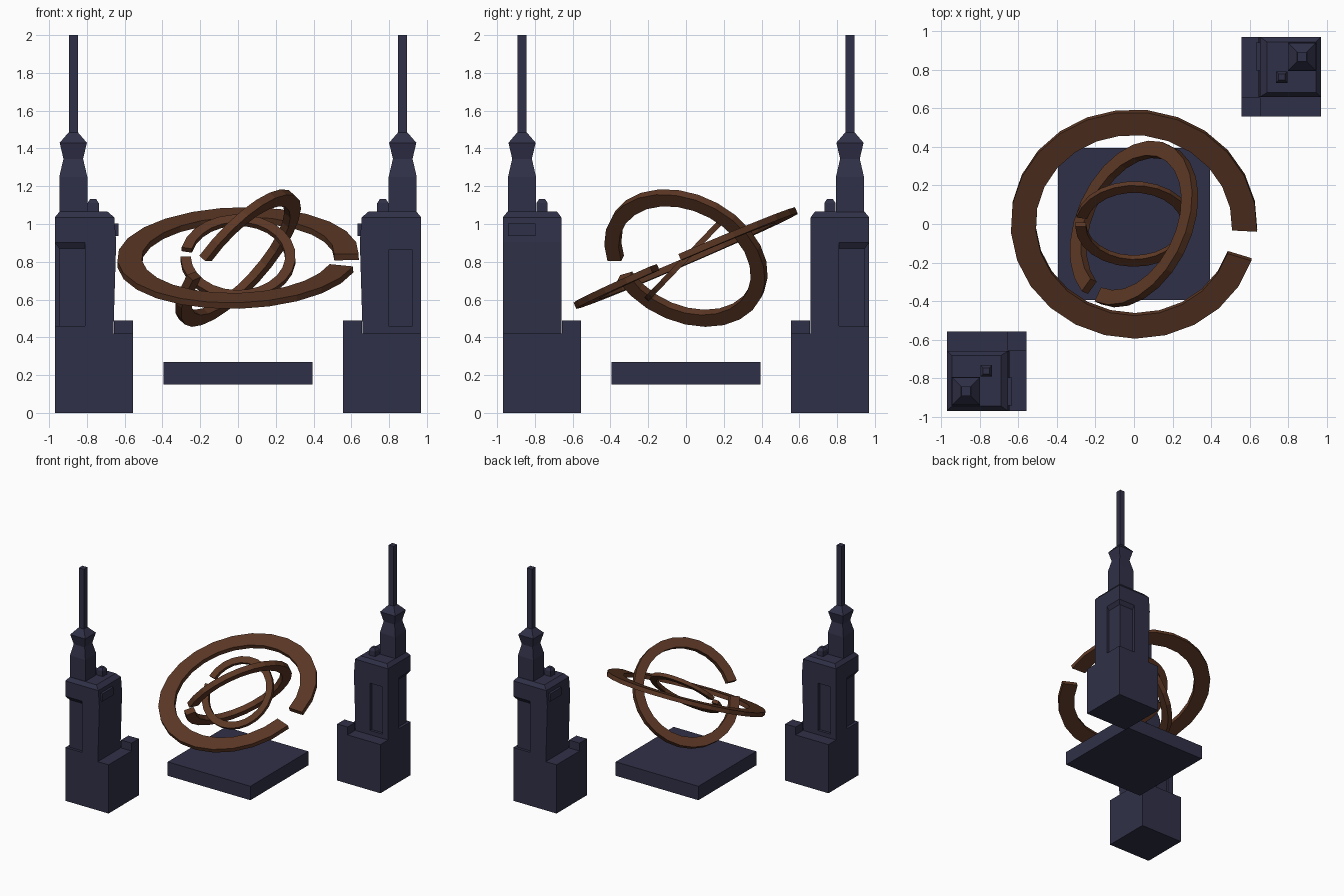
import bpy, bmesh, math
from mathutils import Vector, Matrix

if "Cube" in bpy.data.objects:
    bpy.data.objects.remove(bpy.data.objects["Cube"])


def material(name, rgb):
    m = bpy.data.materials.new(name)
    m.diffuse_color = (*rgb, 1)
    m.use_nodes = True
    m.node_tree.nodes["Principled BSDF"].inputs["Base Color"].default_value = m.diffuse_color
    return m


STONE = material("dark navy stone", (0.03, 0.03, 0.065))
BRONZE = material("brown bronze", (0.108, 0.039, 0.018))


def make(name, bm, mat):
    bmesh.ops.recalc_face_normals(bm, faces=bm.faces)
    me = bpy.data.meshes.new(name)
    bm.to_mesh(me)
    bm.free()
    me.materials.append(mat)
    ob = bpy.data.objects.new(name, me)
    bpy.context.collection.objects.link(ob)
    return ob


def loft(name, levels, mat=STONE):
    """Stack of rectangles (x0, x1, y0, y1, z) joined into a closed solid."""
    bm = bmesh.new()
    rows = [[bm.verts.new((x, y, z)) for x, y in ((a, c), (b, c), (b, d), (a, d))]
            for a, b, c, d, z in levels]
    bm.faces.new(rows[0])
    bm.faces.new(rows[-1])
    for lo, hi in zip(rows, rows[1:]):
        for i in range(4):
            j = (i + 1) % 4
            bm.faces.new((lo[i], lo[j], hi[j], hi[i]))
    return make(name, bm, mat)


def box(name, x0, x1, y0, y1, z0, z1):
    return loft(name, [(x0, x1, y0, y1, z0), (x0, x1, y0, y1, z1)])


def column(name, x, y, profile):
    """Square column from (half width, z) pairs."""
    return loft(name, [(x - w, x + w, y - w, y + w, z) for w, z in profile])


def cut(ob, cutter):
    mod = ob.modifiers.new("cut", 'BOOLEAN')
    mod.operation = 'DIFFERENCE'
    mod.solver = 'EXACT'
    mod.object = cutter
    bpy.context.view_layer.objects.active = ob
    bpy.ops.object.modifier_apply(modifier=mod.name)
    bpy.data.objects.remove(cutter)


def ring(name, outer, inner, thick, normal, gap_dir, gap_deg, segs=24):
    """Open flat ring with its gap centred on gap_dir."""
    n = Vector(normal).normalized()
    g = Vector(gap_dir)
    u = (g - n * g.dot(n)).normalized()
    v = n.cross(u)
    half = math.radians(gap_deg / 2)
    bm = bmesh.new()
    rows = []
    for i in range(segs + 1):
        a = half + (2 * math.pi - 2 * half) * i / segs
        d = u * math.cos(a) + v * math.sin(a)
        rows.append([bm.verts.new(d * r + n * h) for r, h in
                     ((inner, -thick / 2), (outer, -thick / 2),
                      (outer, thick / 2), (inner, thick / 2))])
    bm.faces.new(rows[0])
    bm.faces.new(rows[-1])
    for p, q in zip(rows, rows[1:]):
        for i in range(4):
            j = (i + 1) % 4
            bm.faces.new((p[i], p[j], q[j], q[i]))
    ob = make(name, bm, BRONZE)
    ob.location = (0, 0, 0.82)
    return ob


# Central plinth and the three nested rings
box("plinth", -0.395, 0.395, -0.395, 0.395, 0.15, 0.27)
ring("outer_ring", 0.64, 0.51, 0.035, (-0.03, -0.43, 1), (0.98, -0.19, 0), 15)
ring("middle_ring", 0.45, 0.37, 0.045, (-0.70, 0.32, 0.62), (-0.21, -0.36, -0.05), 17)
ring("inner_ring", 0.305, 0.25, 0.03, (0, -0.72, 0.69), (-0.28, 0.02, 0.02), 13)

# Front left tower: base, raised corner block, tapering body
O = -0.97
parts = [
    box("tower_base", O, -0.557, O, -0.557, 0, 0.42),
    box("corner_block", -0.657, -0.557, -0.657, -0.557, 0.40, 0.488),
]
body = loft("tower_body", [
    (O, -0.66, O, -0.66, 0.41), (O, -0.645, O, -0.66, 0.905),
    (O, -0.655, O, -0.66, 1.035), (-0.945, -0.69, -0.945, -0.682, 1.065)])
# Recess wrapping the outer corner, with a sloped head
for a in ((-1.05, -0.947, -1.05, -0.81), (-1.05, -0.81, -1.05, -0.947)):
    x1, y1 = a[1], a[3]
    top = (-1.05, min(x1, -0.81) if x1 > -0.9 else -0.972,
           -1.05, y1 if y1 > -0.9 else -0.972, 0.905)
    cut(body, loft("recess_cutter", [(*a, 0.46), (*a, 0.87), top]))
# Recessed panel on the inner side
cut(body, box("panel_cutter", -0.92, -0.80, -0.682, -0.60, 0.457, 0.865))
parts += [
    body,
    box("ledge_box", -0.70, -0.632, -0.942, -0.797, 0.937, 1.003),
    column("upper_tower", -0.872, -0.868,
           [(0.074, 1.05), (0.074, 1.25), (0.052, 1.345), (0.072, 1.43), (0.025, 1.485)]),
    column("spire", -0.872, -0.868, [(0.024, 1.47), (0.024, 2.0)]),
    column("roof_knob", -0.767, -0.762, [(0.03, 1.05), (0.03, 1.11), (0.016, 1.132)]),
]

# Back right tower: the same parts turned half round the centre
for p in parts:
    q = p.copy()
    q.name = "back_" + p.name
    q.rotation_euler = (0, 0, math.pi)
    bpy.context.collection.objects.link(q)
